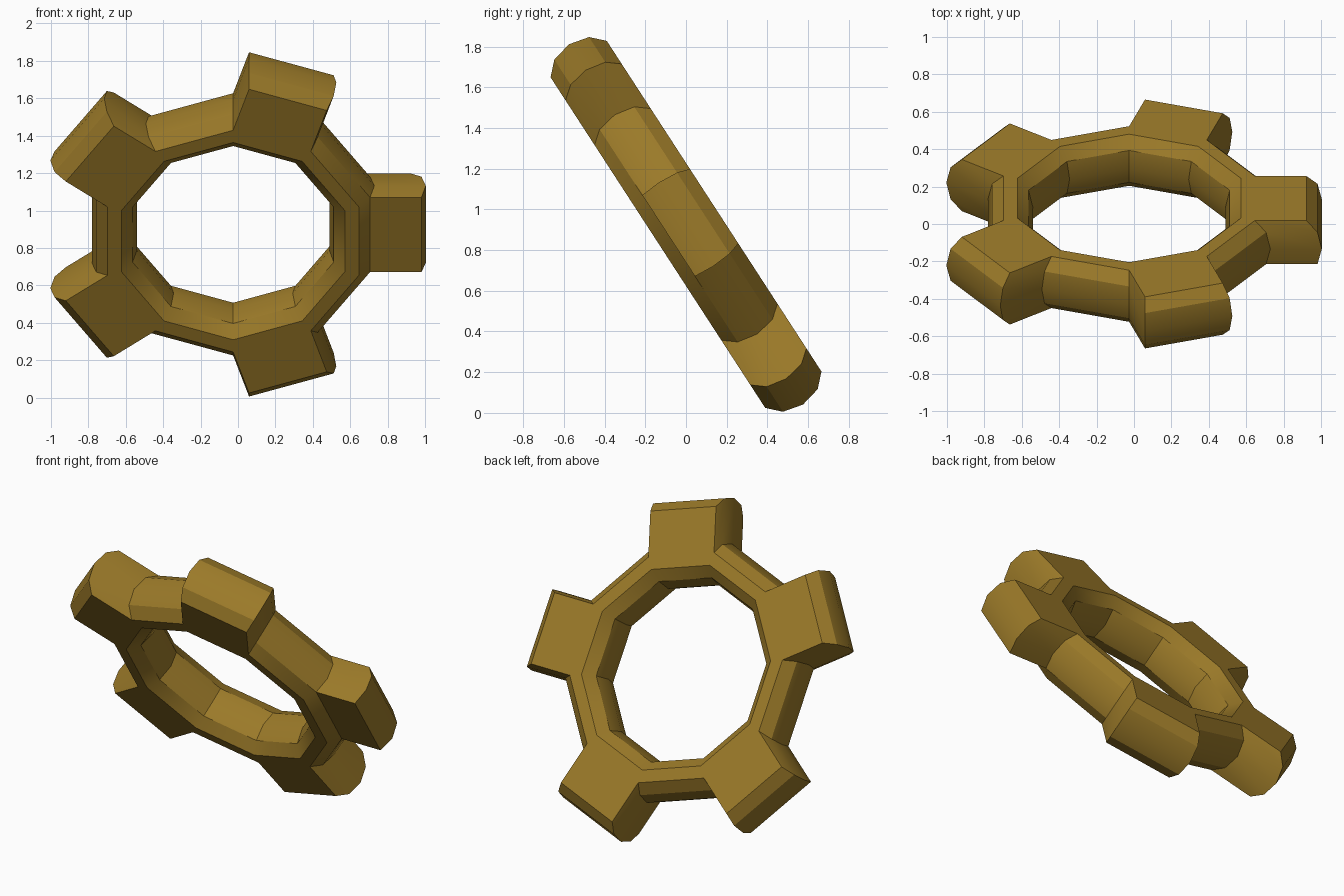
import bpy, bmesh, math
from mathutils import Vector

if "Cube" in bpy.data.objects:
    bpy.data.objects.remove(bpy.data.objects["Cube"])

SEG, ROWS = 10, 10            # ring segments, profile sides
MID, HALF_R, HALF_W = 0.635, 0.12, 0.173
TOOTH = 0.275
CENTRE = Vector((-0.026, 0.0, 0.926))
TILT = math.radians(33)
AX = Vector((1, 0, 0))
UP = Vector((0, -math.sin(TILT), math.cos(TILT)))   # in the ring plane
AXLE = Vector((0, math.cos(TILT), math.sin(TILT)))  # across the ring


def radial(a):
    return AX * math.cos(a) + UP * math.sin(a)


bm = bmesh.new()

# Ring: decagonal oval profile swept round ten straight segments
rings = []
for s in range(SEG):
    a = math.radians(36 * s - 18)
    loop = []
    for k in range(ROWS):
        t = 2 * math.pi * k / ROWS
        r = (MID + HALF_R * math.cos(t)) / math.cos(math.pi / SEG)
        loop.append(bm.verts.new(CENTRE + radial(a) * r + AXLE * HALF_W * math.sin(t)))
    rings.append(loop)

faces = {}
for s in range(SEG):
    p, q = rings[s], rings[(s + 1) % SEG]
    for k in range(ROWS):
        j = (k + 1) % ROWS
        faces[s, k] = bm.faces.new((p[k], q[k], q[j], p[j]))
bmesh.ops.recalc_face_normals(bm, faces=bm.faces[:])

# Teeth: outer faces of every second segment pulled straight outwards;
# the first tooth is shallower on its underside
for s in range(0, SEG, 2):
    rows = (9, 0, 1) if s == 0 else (8, 9, 0, 1)
    region = [faces[s, k] for k in rows]
    new = bmesh.ops.extrude_face_region(bm, geom=region)["geom"]
    moved = [g for g in new if isinstance(g, bmesh.types.BMVert)]
    bmesh.ops.translate(bm, verts=moved, vec=radial(math.radians(36 * s)) * TOOTH)
    bmesh.ops.delete(bm, geom=[f for f in region if f.is_valid], context='FACES_ONLY')
bmesh.ops.recalc_face_normals(bm, faces=bm.faces[:])

mesh = bpy.data.meshes.new("toothed_ring")
bm.to_mesh(mesh)
bm.free()
ring = bpy.data.objects.new("toothed_ring", mesh)
bpy.context.collection.objects.link(ring)

# Bronze colour
bronze = bpy.data.materials.new("bronze")
bronze.diffuse_color = (0.33, 0.195, 0.022, 1)
bronze.use_nodes = True
bronze.node_tree.nodes["Principled BSDF"].inputs["Base Color"].default_value = bronze.diffuse_color
mesh.materials.append(bronze)

bpy.context.view_layer.objects.active = ring
ring.select_set(True)
bpy.ops.object.shade_smooth_by_angle(angle=math.radians(30))
